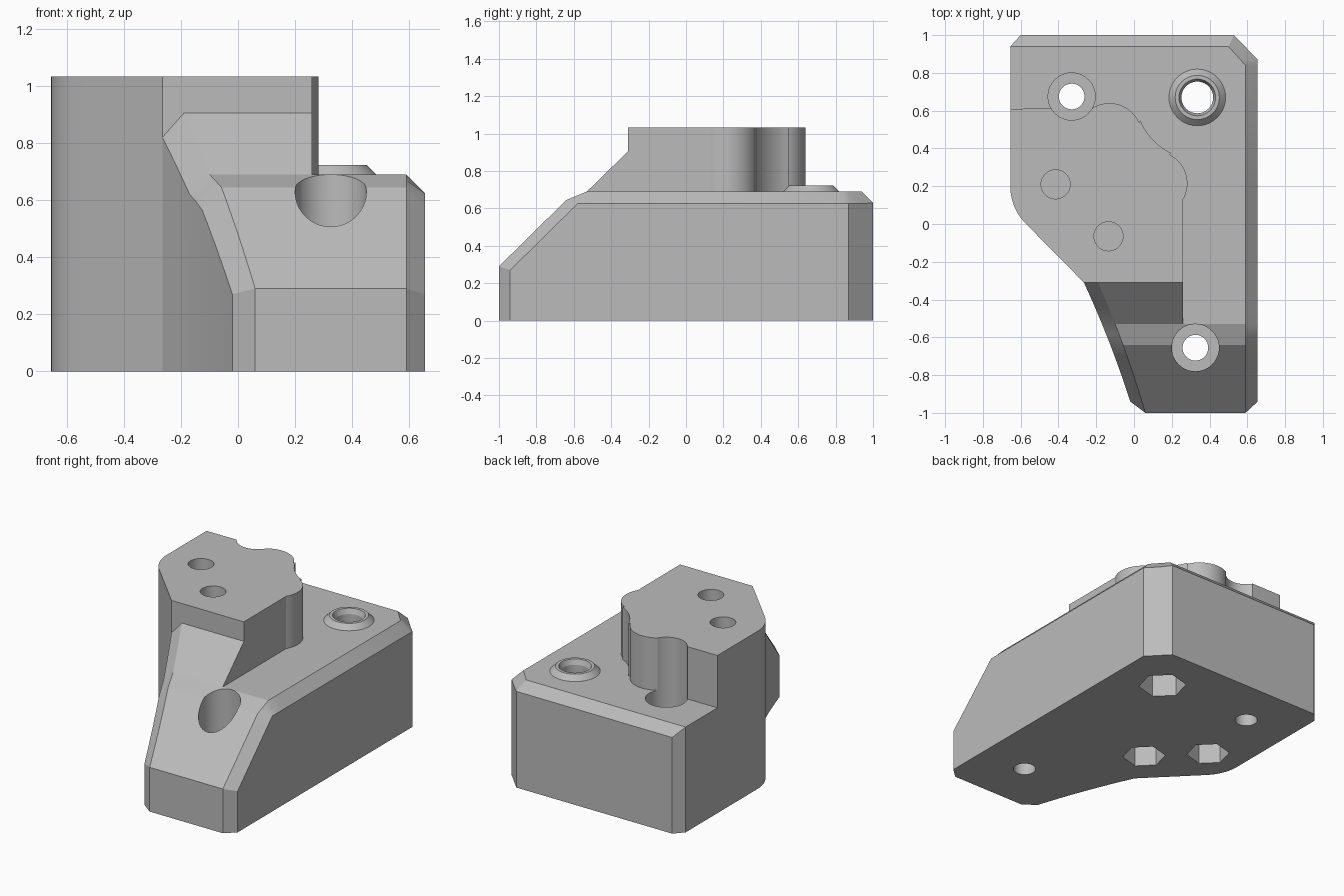
import bpy, bmesh
from math import sin, cos, radians, sqrt

cube = bpy.data.objects.get("Cube")
if cube:
    bpy.data.objects.remove(cube, do_unlink=True)

grey = bpy.data.materials.new("plain grey")
grey.use_nodes = True
grey.diffuse_color = (0.5, 0.5, 0.5, 1)
grey.node_tree.nodes["Principled BSDF"].inputs["Base Color"].default_value = (0.5, 0.5, 0.5, 1)


def interp(points, v):
    """Piecewise linear lookup."""
    for (a, p), (b, q) in zip(points, points[1:]):
        if v <= b:
            return p + (q - p) * max(0, v - a) / (b - a)
    return points[-1][1]


def arc(cx, cy, r, start, end, steps):
    angles = [radians(start + (end - start) * i / steps) for i in range(steps + 1)]
    return [(cx + r * cos(a), cy + r * sin(a)) for a in angles]


def loft(name, rings):
    """Closed solid through rings that share a point count."""
    bm = bmesh.new()
    loops = [[bm.verts.new(p) for p in ring] for ring in rings]
    n = len(loops[0])
    for a, b in zip(loops, loops[1:]):
        for i in range(n):
            j = (i + 1) % n
            bm.faces.new((a[i], a[j], b[j], b[i]))
    bm.faces.new(loops[0][::-1])
    bm.faces.new(loops[-1])
    bmesh.ops.remove_doubles(bm, verts=bm.verts, dist=1e-5)
    bmesh.ops.recalc_face_normals(bm, faces=bm.faces)
    mesh = bpy.data.meshes.new(name)
    bm.to_mesh(mesh)
    bm.free()
    mesh.materials.append(grey)
    obj = bpy.data.objects.new(name, mesh)
    bpy.context.collection.objects.link(obj)
    return obj


def prism(name, outline, z0, z1):
    return loft(name, [[(x, y, z) for x, y in outline] for z in (z0, z1)])


def turned(name, x, y, levels, sides=40, turn=0):
    """Stack of circles or polygons given as (radius, z)."""
    return loft(name, [[(px, py, z) for px, py in
                        arc(x, y, r, turn, turn + 360, sides)[:-1]] for r, z in levels])


# Plan of the right flank: swept curve, diagonal, rounded corner, straight back
FRONT_Y = -0.31
corner = arc(-0.375, 0.2, 0.28, 225, 180, 10)
flank = [(-0.265, FRONT_Y)] + corner


def flank_x(y):
    if y < -0.94:
        return 0.06 - 0.08 * (y + 1) / 0.06
    if y <= FRONT_Y:
        t = (y + 0.94) / 0.63
        return -0.02 - 0.2 * t - 0.045 * t * t
    if y > 0.94:
        return -0.655 + 0.055 * (y - 0.94) / 0.06
    return interp([(py, px) for px, py in flank], y)


def bevel_x(y):
    t = (y + 1) / 0.69
    return 0.06 - 0.2 * t - 0.05 * t * t


roof = [(-1, 0.29), (-0.64, 0.645), (-0.53, 0.69), (0.94, 0.69), (1, 0.63)]
left_wall = [(-1, 0.29), (-0.94, 0.27), (-0.58, 0.625), (0.94, 0.625), (1, 0.63)]
left_out = [(-1, 0.59), (-0.94, 0.655), (0.87, 0.655), (1, 0.53)]
left_in = [(-1, 0.59), (0.84, 0.59), (0.94, 0.5), (1, 0.53)]
right_wall = [(-1, 0.29), (-0.94, 0.27), (-0.63, 0.575), (-0.53, 0.62),
              (FRONT_Y, 0.69), (0.94, 0.69), (1, 0.63)]
ramp_wall = [(-0.53, 0.62), (FRONT_Y, 0.82)]


def base_ring(y):
    xr, zt = flank_x(y), interp(roof, y)
    xi = bevel_x(y) if y < FRONT_Y else xr + 0.075 * max(0, 1 - (y - FRONT_Y) / 0.05)
    xi = max(xi, xr)
    xl, zl = interp(left_out, y), interp(left_wall, y)
    profile = [(xr, 0), (xr, interp(right_wall, y)), (xi, zt),
               (interp(left_in, y), zt), (xl, zl), (xl, 0)]
    return [(x, y, z) for x, z in profile]


# Base body lofted from front to back
stations = [-1, -0.94, -0.86, -0.78, -0.7, -0.64, -0.58, -0.53, -0.45, -0.38, FRONT_Y, -0.26]
stations += [y for x, y in corner] + [0.84, 0.87, 0.94, 1]
body = loft("mount_body", [base_ring(y) for y in stations])

# Sloped ramp that leads up to the tower
ramp_rings = []
for y in (-0.53, -0.45, -0.38, FRONT_Y):
    xr, zt = flank_x(y), 0.69 + 0.215 * (y + 0.53) / 0.22
    ramp_rings.append([(x, y, z) for x, z in (
        (xr, 0.3), (xr, interp(ramp_wall, y)), (bevel_x(y), zt), (0.26, zt), (0.26, 0.3))])
ramp = loft("tower_ramp", ramp_rings)

# Tower with a wavy wall that clears the boss
lobe_a = arc(-0.13, 0.47, 0.17, 124, 23, 14)
hollow = arc(0.335, 0.67, 0.325, 202, 245, 10)
lobe_b = arc(0.113, 0.215, 0.17, 64, -31, 14)
outline = flank + [(-0.655, 0.61)] + lobe_a + hollow + lobe_b + [(0.26, FRONT_Y)]
tower = prism("tower", outline, 0.3, 1.033)

# Raised boss around the back left bolt hole
boss = turned("boss", 0.335, 0.67, [(0.15, 0.6), (0.15, 0.69), (0.117, 0.723)])

# Bolt holes, counterbores and hexagonal nut pockets
cutters = []
for x, y, floor in ((-0.33, 0.675, 0.45), (0.325, -0.655, 0.3)):
    cutters.append(turned("bolt_hole_cutter", x, y, [(0.068, -0.1), (0.068, 1.2)]))
    cutters.append(turned("counterbore_cutter", x, y, [(0.125, floor), (0.125, 1.2)]))
cutters.append(turned("boss_hole_cutter", 0.335, 0.67,
                      [(0.084, -0.1), (0.084, 0.69), (0.1, 0.73), (0.1, 0.8)]))
cutters.append(turned("nut_cutter", 0.335, 0.67, [(0.145, -0.1), (0.145, 0.3)], 6, 135))
for x, y in ((-0.415, 0.21), (-0.135, -0.065)):
    cutters.append(turned("tower_hole_cutter", x, y, [(0.077, 0.5), (0.077, 1.2)]))
    cutters.append(turned("nut_cutter", x, y, [(0.13, -0.1), (0.13, 0.3)], 6, 135))

# Join the solids, then drill them
parts = [(ramp, "UNION"), (tower, "UNION"), (boss, "UNION")]
parts += [(c, "DIFFERENCE") for c in cutters]
for helper, operation in parts:
    mod = body.modifiers.new(helper.name, "BOOLEAN")
    mod.object, mod.operation, mod.solver = helper, operation, "EXACT"
bpy.context.view_layer.update()
result = body.evaluated_get(bpy.context.evaluated_depsgraph_get())
mesh = bpy.data.meshes.new_from_object(result)
body.modifiers.clear()
body.data = mesh
for helper, _ in parts:
    bpy.data.objects.remove(helper, do_unlink=True)

# Smooth the round walls and keep hard edges crisp
bpy.ops.object.select_all(action="DESELECT")
body.select_set(True)
bpy.context.view_layer.objects.active = body
bpy.ops.object.shade_smooth_by_angle(angle=radians(20))
